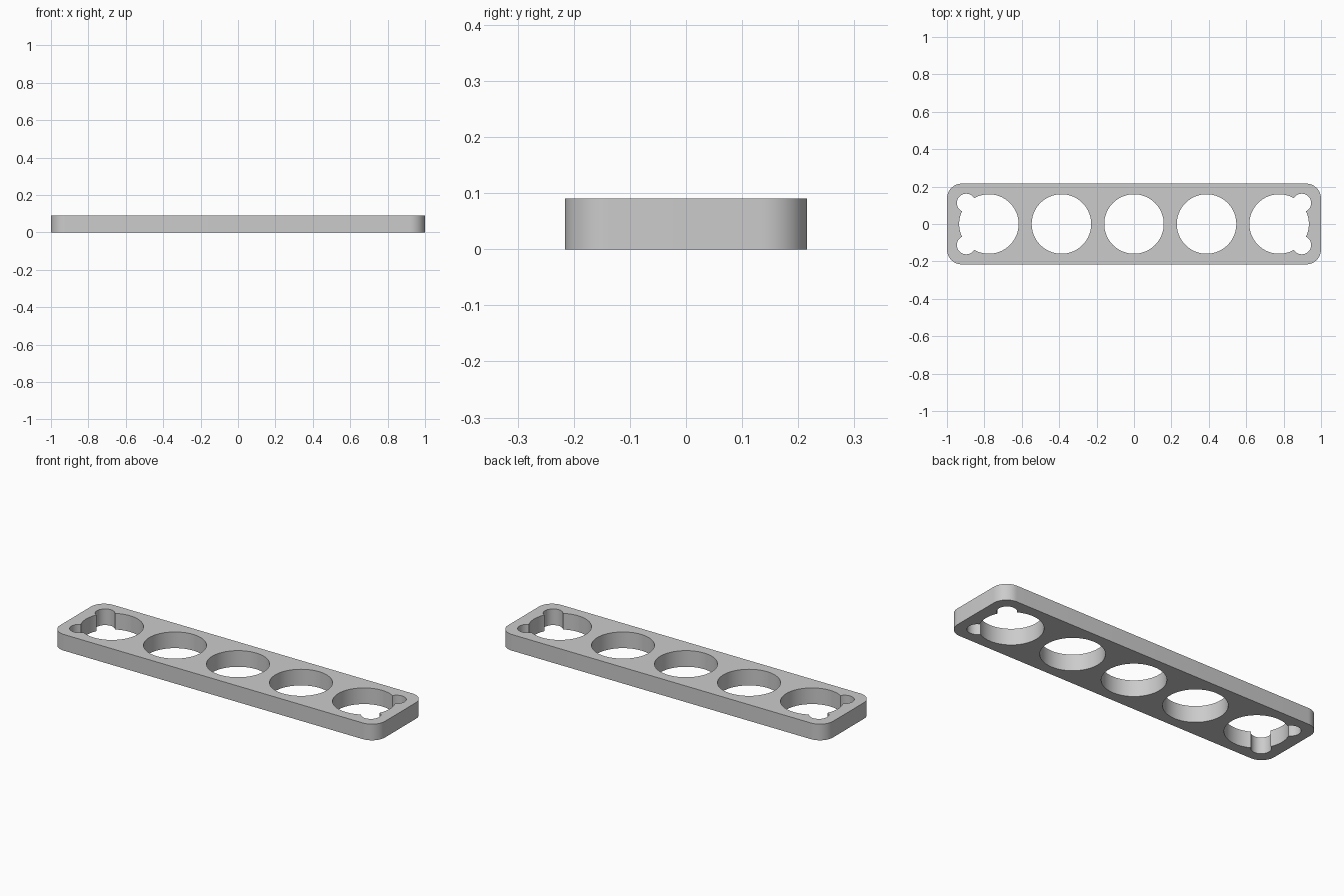
import bpy, bmesh
from math import cos, sin, pi

if "Cube" in bpy.data.objects:
    bpy.data.objects.remove(bpy.data.objects["Cube"], do_unlink=True)

LENGTH, WIDTH, HEIGHT = 2.0, 0.432, 0.09
CORNER = 0.08
HOLE_R, PITCH = 0.159, 0.388
RELIEF_R, RELIEF_X, RELIEF_Y = 0.05, 0.897, 0.112

grey = bpy.data.materials.new("grey")
grey.use_nodes = True
colour = (0.6, 0.6, 0.6, 1)
grey.diffuse_color = colour
grey.node_tree.nodes["Principled BSDF"].inputs["Base Color"].default_value = colour


def prism(name, outline, z0, z1):
    """Extrude a flat outline from z0 to z1."""
    bm = bmesh.new()
    base = bm.faces.new([bm.verts.new((x, y, z0)) for x, y in outline])
    side = bmesh.ops.extrude_face_region(bm, geom=[base])["geom"]
    top = [v for v in side if isinstance(v, bmesh.types.BMVert)]
    bmesh.ops.translate(bm, verts=top, vec=(0, 0, z1 - z0))
    bmesh.ops.recalc_face_normals(bm, faces=bm.faces)
    mesh = bpy.data.meshes.new(name)
    bm.to_mesh(mesh)
    bm.free()
    mesh.materials.append(grey)
    obj = bpy.data.objects.new(name, mesh)
    bpy.context.collection.objects.link(obj)
    return obj


def arc(cx, cy, r, start, sweep, steps):
    return [(cx + r * cos(start + sweep * i / steps),
             cy + r * sin(start + sweep * i / steps)) for i in range(steps + 1)]


# Plate with rounded corners
outline = []
for i, (sx, sy) in enumerate([(1, 1), (-1, 1), (-1, -1), (1, -1)]):
    outline += arc(sx * (LENGTH / 2 - CORNER), sy * (WIDTH / 2 - CORNER),
                   CORNER, i * pi / 2, pi / 2, 12)
plate = prism("plate", outline, 0, HEIGHT)

# Row of five large holes, plus small relief holes at the outer corners
holes = [(i * PITCH, 0, HOLE_R, 72) for i in range(-2, 3)]
holes += [(sx * RELIEF_X, sy * RELIEF_Y, RELIEF_R, 36) for sx in (-1, 1) for sy in (-1, 1)]

bpy.context.view_layer.objects.active = plate
plate.select_set(True)
for x, y, r, steps in holes:
    cutter = prism("hole_cutter", arc(x, y, r, 0, 2 * pi, steps)[:-1], -0.1, HEIGHT + 0.1)
    cutter.hide_render = True
    cut = plate.modifiers.new("hole", "BOOLEAN")
    cut.operation, cut.solver, cut.object = "DIFFERENCE", "EXACT", cutter
    bpy.ops.object.modifier_apply(modifier=cut.name)
    bpy.data.objects.remove(cutter, do_unlink=True)

bpy.ops.object.shade_smooth_by_angle(angle=pi / 6)
